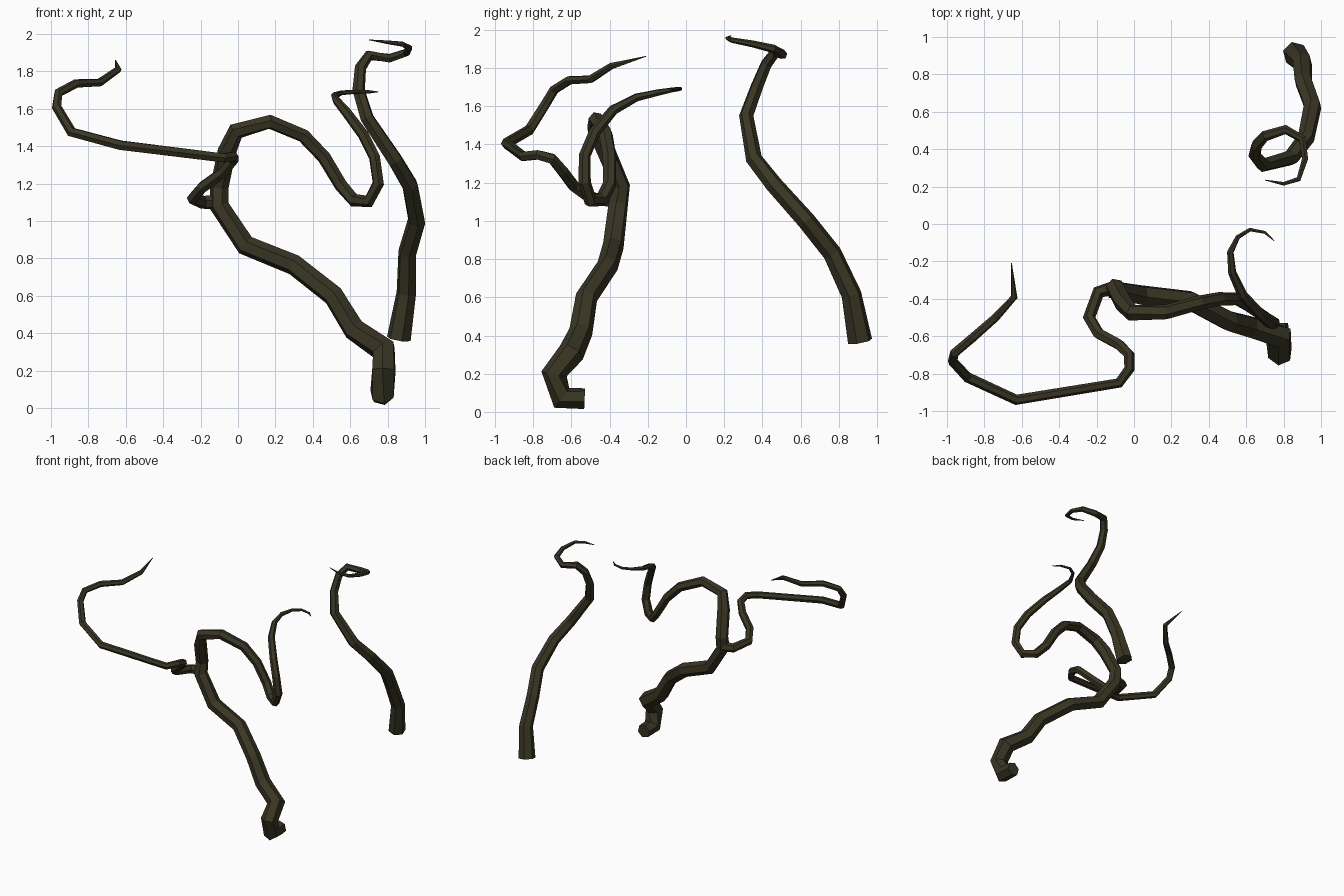
import bpy, bmesh, math
from mathutils import Vector

bark = bpy.data.materials.new("dark_olive_bark")
bark.diffuse_color = (0.041, 0.037, 0.017, 1)
SIDES = 6


def vine(name, path):
    """Sweep a tapering hexagon along (x, y, z, radius) points."""
    pts = [Vector(p[:3]) for p in path]
    bm = bmesh.new()
    rings, side = [], None
    for i, p in enumerate(pts):
        before = (p - pts[i - 1]).normalized() if i else None
        after = (pts[i + 1] - p).normalized() if i < len(pts) - 1 else None
        t = ((before or after) + (after or before)).normalized()
        if side is None:
            side = t.orthogonal()
        side = (side - t * side.dot(t)).normalized()   # carry frame without twist
        up = t.cross(side)
        r = path[i][3]
        rings.append([bm.verts.new(p + r * (math.cos(a) * side + math.sin(a) * up))
                      for a in (2 * math.pi * k / SIDES for k in range(SIDES))])
    for a, b in zip(rings, rings[1:]):
        for k in range(SIDES):
            j = (k + 1) % SIDES
            bm.faces.new((a[k], a[j], b[j], b[k]))
    bm.faces.new(rings[0][::-1])
    bm.faces.new(rings[-1])
    bmesh.ops.recalc_face_normals(bm, faces=bm.faces)
    me = bpy.data.meshes.new(name)
    bm.to_mesh(me)
    bm.free()
    me.materials.append(bark)
    ob = bpy.data.objects.new(name, me)
    bpy.context.collection.objects.link(ob)


# Main vine: hooked foot, rising trunk, arch and curled tip
vine("main_vine", [
    (.77, -.53, .07, .056), (.77, -.65, .075, .066), (.78, -.69, .20, .068),
    (.78, -.60, .31, .07), (.62, -.55, .42, .062), (.51, -.52, .60, .058),
    (.30, -.41, .765, .056), (.04, -.38, .87, .056), (-.10, -.355, 1.08, .053),
    (-.10, -.34, 1.18, .05), (-.06, -.42, 1.37, .05), (-.01, -.475, 1.48, .046),
    (.17, -.47, 1.53, .04), (.35, -.42, 1.455, .038), (.46, -.40, 1.34, .037),
    (.55, -.40, 1.19, .036), (.62, -.44, 1.11, .036), (.70, -.50, 1.105, .035),
    (.75, -.53, 1.20, .033), (.73, -.53, 1.34, .031), (.67, -.48, 1.46, .03),
    (.58, -.38, 1.58, .027), (.525, -.26, 1.645, .022), (.515, -.15, 1.67, .018),
    (.555, -.07, 1.685, .013), (.62, -.03, 1.69, .011), (.70, -.045, 1.69, .009),
    (.75, -.09, 1.69, .002)])

# Side branch leaving the trunk and sweeping left
vine("side_branch", [
    (-.10, -.34, 1.10, .04), (-.19, -.365, 1.10, .036), (-.24, -.50, 1.12, .034),
    (-.19, -.585, 1.18, .032), (-.08, -.645, 1.26, .031), (-.025, -.70, 1.325, .03),
    (-.025, -.775, 1.345, .028), (-.08, -.85, 1.337, .027), (-.63, -.94, 1.405, .028),
    (-.89, -.82, 1.475, .028), (-.97, -.735, 1.61, .026), (-.96, -.69, 1.685, .025),
    (-.865, -.61, 1.735, .024), (-.74, -.50, 1.74, .022), (-.64, -.39, 1.81, .018),
    (-.655, -.21, 1.86, .002)])

# Separate vine at the back right with a spiral tip
vine("back_vine", [
    (.86, .91, .37, .066), (.90, .865, .615, .054), (.905, .765, .83, .05),
    (.955, .63, 1.0, .049), (.92, .46, 1.19, .046), (.84, .355, 1.325, .043),
    (.69, .315, 1.55, .038), (.645, .37, 1.70, .034), (.655, .42, 1.82, .031),
    (.70, .47, 1.885, .029), (.81, .505, 1.87, .025), (.90, .455, 1.90, .022),
    (.915, .35, 1.925, .018), (.88, .24, 1.945, .014), (.80, .215, 1.955, .01),
    (.70, .235, 1.968, .002)])
